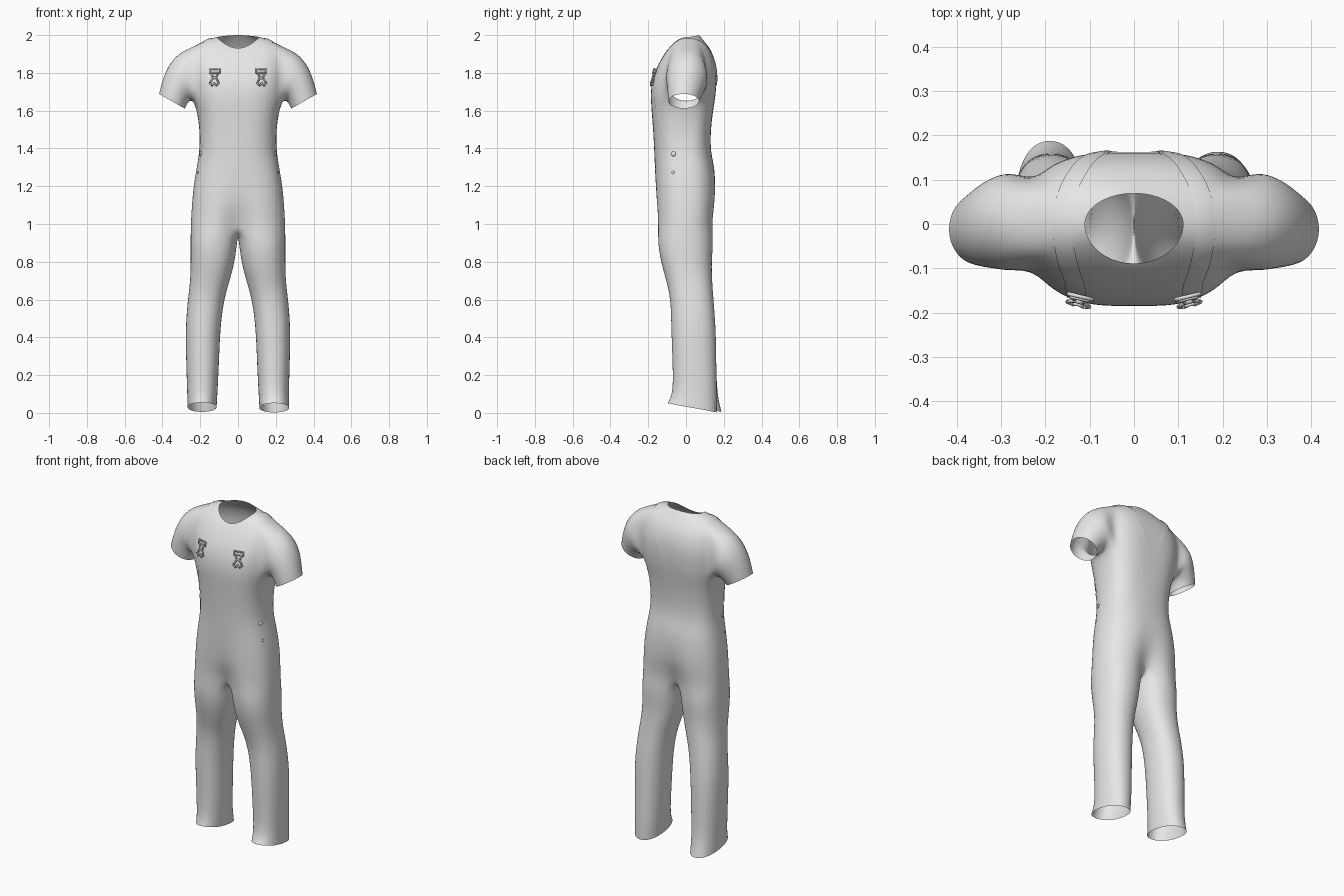
import bpy, bmesh, math
from mathutils import Vector
from mathutils.bvhtree import BVHTree

cube = bpy.data.objects.get("Cube")
if cube:
    bpy.data.objects.remove(cube)


def material(name, value):
    mat = bpy.data.materials.new(name)
    mat.use_nodes = True
    color = (value, value, value, 1)
    mat.diffuse_color = color
    mat.node_tree.nodes["Principled BSDF"].inputs["Base Color"].default_value = color
    return mat


CLOTH = material("light grey cloth", 0.8)


def make_object(name, bm, mat=CLOTH):
    mesh = bpy.data.meshes.new(name)
    bm.to_mesh(mesh)
    bm.free()
    mesh.materials.append(mat)
    for poly in mesh.polygons:
        poly.use_smooth = True
    obj = bpy.data.objects.new(name, mesh)
    bpy.context.collection.objects.link(obj)
    return obj


def spow(value, power):
    return math.copysign(abs(value) ** power, value)


# Torso rows: z front, z side, z back, half width, y front, y back, squareness, cleft
TORSO = [
    (1.0, 1.0, 1.0, .252, -.162, .152, .8, .4),
    (1.1, 1.1, 1.1, .246, -.165, .162, .8, .12),
    (1.2, 1.2, 1.2, .237, -.166, .162, .8, .04),
    (1.3, 1.3, 1.3, .22, -.166, .152, .8, 0),
    (1.38, 1.38, 1.38, .206, -.169, .132, .8, 0),
    (1.48, 1.48, 1.48, .203, -.174, .13, .75, 0),
    (1.6, 1.58, 1.6, .215, -.186, .146, .75, .02),
    (1.68, 1.65, 1.67, .235, -.193, .16, .75, .03),
    (1.75, 1.74, 1.75, .25, -.187, .167, .75, .03),
    (1.82, 1.83, 1.83, .255, -.165, .167, .75, .03),
    (1.88, 1.94, 1.91, .235, -.128, .142, .8, 0),
    (1.915, 1.978, 1.965, .165, -.105, .1, .9, 0),
    (1.93, 1.99, 2.0, .112, -.09, .07, 1, 0),
]
# Leg rows: z, inner x, outer x, y front, y back
LEG = [
    (.9, .004, .253, -.152, .147), (.8, .015, .252, -.135, .137),
    (.7, .043, .254, -.106, .14), (.6, .073, .267, -.082, .147),
    (.45, .093, .28, -.08, .16), (.25, .1, .275, -.072, .162),
    (.1, .108, .27, -.07, .166),
]
HEM = {1: (.027, .112, .272, -.1, .165), -1: (.03, .112, .268, -.085, .19)}
# Sleeve rings: inner x, z; outer x, z; y front, y back
SLEEVE = [
    (.25, 1.65, .315, 1.91, -.11, .122), (.262, 1.642, .372, 1.842, -.103, .108),
    (.27, 1.63, .403, 1.76, -.1, .088), (.28, 1.61, .42, 1.69, -.095, .072),
]
COLS = 12


def torso_point(row, i):
    zf, zs, zb, w, yf, yb, power, cleft = row
    t = math.pi * (i / COLS - .5)
    x = 0 if i in (0, COLS) else w * spow(math.cos(t), power)
    s = math.sin(t)
    y = (yb if s > 0 else -yf) * spow(s, power)
    y *= 1 - cleft * math.exp(-(x / .06) ** 2)
    z = zs + ((zb if s > 0 else zf) - zs) * s * s
    return x, y, z


def bridge(bm, a, b, closed):
    n = len(a)
    for i in range(n if closed else n - 1):
        j = (i + 1) % n
        bm.faces.new((a[i], a[j], b[j], b[i]))


def build_half(bm, side):
    def vert(p):
        return bm.verts.new((p[0] * side, p[1], p[2]))

    # Torso shell, leaving an armhole
    rows = [[vert(torso_point(r, i)) for i in range(COLS + 1)] for r in TORSO]
    low, high, front, back = 7, 10, 4, 8
    for r in range(len(rows) - 1):
        for i in range(COLS):
            if not (low <= r < high and front <= i < back):
                bm.faces.new((rows[r][i], rows[r][i + 1], rows[r + 1][i + 1], rows[r + 1][i]))

    # Sleeve grown from the armhole
    loop = [rows[low][i] for i in range(front, back)]
    loop += [rows[r][back] for r in range(low, high)]
    loop += [rows[high][i] for i in range(back, front, -1)]
    loop += [rows[r][front] for r in range(high, low, -1)]
    for xi, zi, xo, zo, yf, yb in SLEEVE:
        ring = []
        for k in range(len(loop)):
            a = math.tau * k / len(loop) - math.pi / 4
            f = (1 - math.cos(a)) / 2
            y = (yf + yb) / 2 + (yb - yf) / 2 * math.sin(a)
            ring.append(vert((xi + (xo - xi) * f, y, zi + (zo - zi) * f)))
        bridge(bm, loop, ring, True)
        loop = ring

    # Crotch saddle closes the top of the leg
    loop = list(rows[0])
    y0, y1 = loop[-1].co.y, loop[0].co.y
    for k in range(1, 6):
        f = k / 6
        loop.append(vert((0, y0 + (y1 - y0) * f, 1 - .07 * math.sin(math.pi * f))))

    # Trouser leg with a flared, tilted hem
    for n, (z, xi, xo, yf, yb) in enumerate(LEG + [HEM[side]]):
        ring = []
        for k in range(len(loop)):
            a = math.radians(20 * k - 120)
            x = (xi + xo) / 2 + (xo - xi) / 2 * spow(math.cos(a), .9)
            y = (yf + yb) / 2 + (yb - yf) / 2 * spow(math.sin(a), .9)
            tilt = -.025 * math.sin(a) if n == len(LEG) else 0
            ring.append(vert((x, y, z + tilt)))
        bridge(bm, loop, ring, True)
        loop = ring


# Shirt and overalls as one continuous shell
bm = bmesh.new()
for side in (1, -1):
    build_half(bm, side)
bmesh.ops.remove_doubles(bm, verts=bm.verts, dist=.0005)
bmesh.ops.recalc_face_normals(bm, faces=bm.faces)
body = make_object("shirt_and_overalls", bm)
sub = body.modifiers.new("smooth", "SUBSURF")
sub.levels = sub.render_levels = 2
bpy.context.view_layer.update()
surface = BVHTree.FromObject(body, bpy.context.evaluated_depsgraph_get())


def snap(p):
    co, normal, _, _ = surface.find_nearest(Vector(p))
    if normal.dot(co - Vector((0, 0, co.z - .05))) < 0:
        normal = -normal
    return co, normal


def strip(name, points, width, thick):
    """Thin band of cloth laid on the body along a path."""
    path = []
    for a, b in zip(points, points[1:]):
        path += [Vector(a).lerp(Vector(b), k / 4) for k in range(4)]
    path.append(Vector(points[-1]))
    bm = bmesh.new()
    last = None
    for i, p in enumerate(path):
        co, normal = snap(p)
        along = path[min(i + 1, len(path) - 1)] - path[max(i - 1, 0)]
        across = normal.cross(along).normalized()
        row = []
        for s in (-.5, 0, .5):
            q, n = snap(co + across * width * s)
            row.append(bm.verts.new(q + n * (thick if s == 0 else thick * .6)))
        if last:
            bridge(bm, last, row, False)
        last = row
    make_object(name, bm)


def bar(bm, frame, a, b, radius):
    """Rounded metal bar between two points of the buckle plane."""
    co, right, up, out = frame
    p, q = (co + right * v[0] + up * v[1] + out * .009 for v in (a, b))
    d = q - p
    made = bmesh.ops.create_cone(bm, cap_ends=True, segments=8, radius1=radius,
                                 radius2=radius, depth=d.length + radius)
    rot = d.to_track_quat("Z", "Y")
    for v in made["verts"]:
        v.co = rot @ v.co + (p + q) / 2


STRAP = [(.13, -.18, 1.77), (.135, -.14, 1.86), (.155, -.07, 1.95), (.165, 0, 1.985),
         (.155, .06, 1.97), (.13, .12, 1.93), (.09, .16, 1.84), (.05, .17, 1.74)]
BIB_EDGE = [(.15, -.19, 1.67), (.165, -.17, 1.58), (.185, -.13, 1.48), (.2, -.08, 1.38)]
# Buckle bars in its own plane: slide on top, waisted loop below
BUCKLE = [((-.026, .042), (.026, .042)), ((-.026, .022), (.026, .022)),
          ((-.026, .042), (-.026, .022)), ((-.018, .022), (-.009, -.005)),
          ((-.009, -.005), (-.025, -.035)), ((-.025, -.035), (-.012, -.046)),
          ((-.012, -.046), (0, -.034))]

for side, label in ((1, "left"), (-1, "right")):
    def flip(points):
        return [(x * side, y, z) for x, y, z in points]

    strip(label + "_strap", flip(STRAP), .046, .005)
    strip(label + "_bib_edge", flip(BIB_EDGE), .012, .003)

    # Buckle
    co, out = snap((.13 * side, -.2, 1.785))
    up = (Vector((0, 0, 1)) - out * out.z).normalized()
    frame = co, up.cross(out), up, out
    bm = bmesh.new()
    for a, b in BUCKLE:
        bar(bm, frame, a, b, .0045)
        if a[0] + b[0]:
            bar(bm, frame, (-a[0], a[1]), (-b[0], b[1]), .0045)
    bar(bm, frame, (-.009, -.005), (.009, -.005), .006)
    make_object(label + "_buckle", bm)

    # Side buttons
    for name, z, radius in (("upper", 1.375, .013), ("lower", 1.277, .008)):
        co, out = snap((.24 * side, -.08, z))
        bm = bmesh.new()
        made = bmesh.ops.create_uvsphere(bm, u_segments=16, v_segments=8, radius=radius)
        rot = out.to_track_quat("Z", "Y")
        for v in made["verts"]:
            v.co.z *= .4
            v.co = rot @ v.co + co
        make_object(label + "_" + name + "_button", bm)
